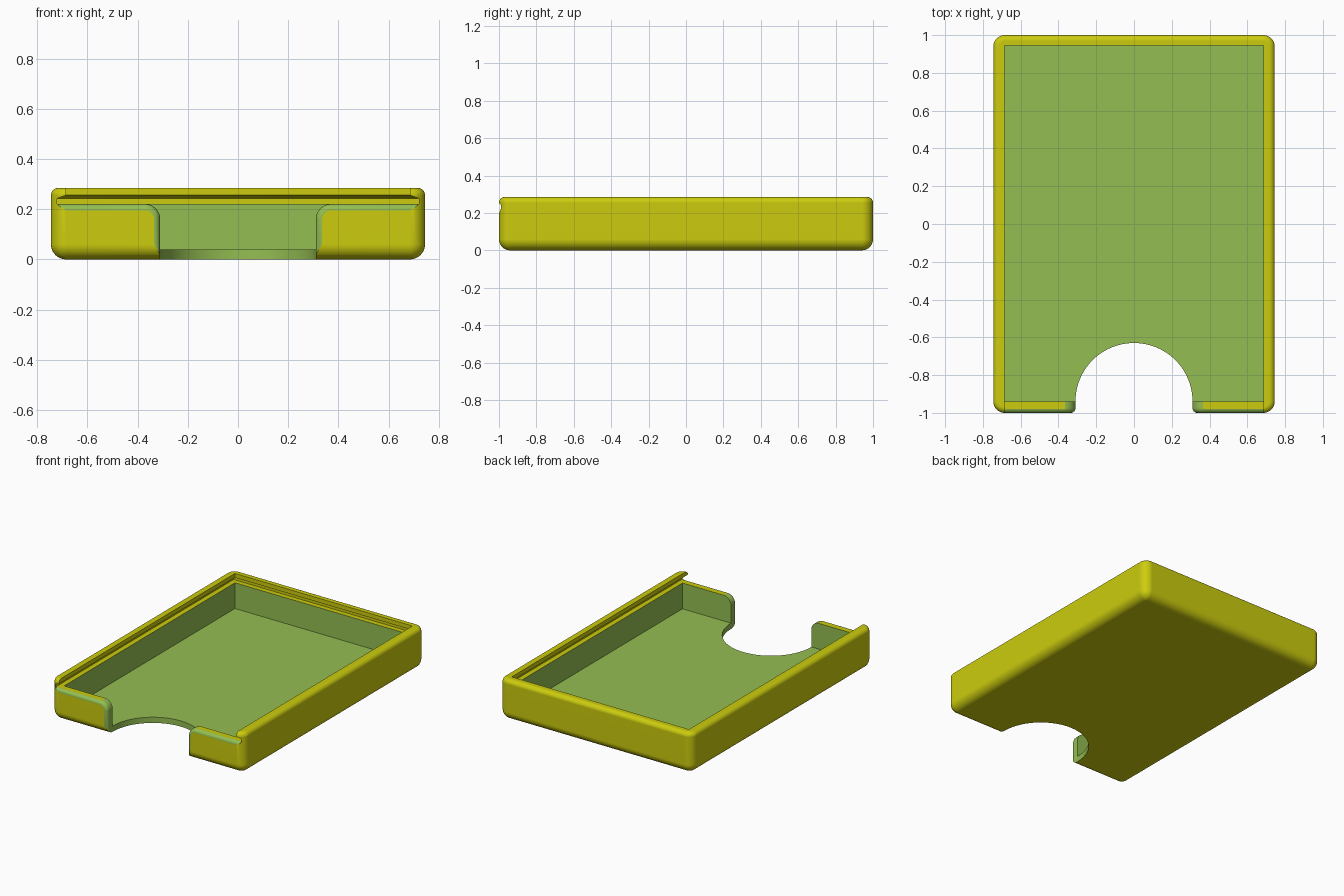
import bpy, bmesh, math

if "Cube" in bpy.data.objects:
    bpy.data.objects.remove(bpy.data.objects["Cube"])


def material(name, rgb):
    m = bpy.data.materials.new(name)
    m.diffuse_color = (*rgb, 1)
    m.use_nodes = True
    m.node_tree.nodes["Principled BSDF"].inputs["Base Color"].default_value = m.diffuse_color
    return m


MATS = [material("yellow", (0.604, 0.604, 0.0044)),
        material("green", (0.296, 0.515, 0.084))]


def loft(name, rings, colour):
    """Closed solid skinned through rings of equal point count."""
    bm = bmesh.new()
    loops = [[bm.verts.new(p) for p in r] for r in rings]
    n = len(loops[0])
    for a, b in zip(loops, loops[1:]):
        for i in range(n):
            j = (i + 1) % n
            bm.faces.new((a[i], a[j], b[j], b[i]))
    bm.faces.new(loops[0][::-1])
    bm.faces.new(loops[-1])
    bmesh.ops.recalc_face_normals(bm, faces=bm.faces[:])
    for f in bm.faces:
        f.material_index = colour
    me = bpy.data.meshes.new(name)
    bm.to_mesh(me)
    bm.free()
    for m in MATS:
        me.materials.append(m)
    ob = bpy.data.objects.new(name, me)
    bpy.context.collection.objects.link(ob)
    return ob


def rounded_rect(hx, hy, r, z, seg=8):
    pts = []
    for k, (sx, sy) in enumerate([(1, 1), (-1, 1), (-1, -1), (1, -1)]):
        for i in range(seg + 1):
            a = math.pi / 2 * (k + i / seg)
            pts.append((sx * (hx - r) + r * math.cos(a),
                        sy * (hy - r) + r * math.sin(a), z))
    return pts


def rect(hx, y0, y1, z):
    return [(-hx, y0, z), (hx, y0, z), (hx, y1, z), (-hx, y1, z)]


HX, HY, H = 0.745, 1.0, 0.285
R, RT, SEG = 0.06, 0.03, 8

# Outer body: large bottom and corner rounding, smaller top rounding
levels = []
for i in range(SEG + 1):
    a = math.pi / 2 * i / SEG
    levels.append((R * (1 - math.cos(a)), R * (1 - math.sin(a))))
for i in range(SEG + 1):
    a = math.pi / 2 * i / SEG
    levels.append((H - RT + RT * math.sin(a), RT * (1 - math.cos(a))))
body = loft("box_tray",
            [rounded_rect(HX - d, HY - d, max(R - d, 0.002), z) for z, d in levels], 0)

# Sliding lid groove, open at the front, with an overhanging lip
groove = loft("groove_cutter", [
    rect(0.72, -1.1, 0.98, 0.22), rect(0.72, -1.1, 0.98, 0.243),
    rect(0.685, -1.1, 0.945, 0.256), rect(0.685, -1.1, 0.945, 0.35)], 0)

# Inner compartment
cavity = loft("cavity_cutter", [rect(0.685, -0.94, 0.945, 0.04),
                                rect(0.685, -0.94, 0.945, 0.235)], 1)

# Half-round thumb cutout in the floor
circle = [(0.31 * math.cos(math.tau * i / 96), -0.94 + 0.31 * math.sin(math.tau * i / 96))
          for i in range(96)]
thumb = loft("thumb_cutter", [[(x, y, z) for x, y in circle] for z in (-0.1, 0.1)], 1)


# Opening in the front wall with flared top corners and a rounded front edge
def opening(y, d):
    half = [(0.31 + d, -0.1)]
    for i in range(SEG + 1):
        a = math.pi - math.pi / 2 * i / SEG
        half.append((0.37 + (0.06 - d) * math.cos(a),
                     0.1605 + (0.06 - d) * math.sin(a)))
    half += [(0.715, 0.2205 - d), (0.715, 0.24)]
    return [(x, y, z) for x, z in half] + [(-x, y, z) for x, z in half[::-1]]


F = 0.025
rings = [opening(-0.938, 0)]
for i in range(7):
    a = math.pi / 2 * i / 6
    rings.append(opening(-1 + F - F * math.sin(a), F * (1 - math.cos(a))))
rings.append(opening(-1.1, F))
front = loft("front_opening_cutter", rings, 1)

# Carve the body
bpy.context.view_layer.objects.active = body
body.select_set(True)
for cutter in (groove, cavity, thumb, front):
    mod = body.modifiers.new("cut", 'BOOLEAN')
    mod.operation = 'DIFFERENCE'
    mod.solver = 'EXACT'
    mod.object = cutter
    bpy.ops.object.modifier_apply(modifier=mod.name)
    bpy.data.objects.remove(cutter)

# Smooth rounded edges, crisp corners
bpy.ops.object.shade_smooth_by_angle(angle=math.radians(30))
wn = body.modifiers.new("weighted_normals", 'WEIGHTED_NORMAL')
wn.keep_sharp = True
